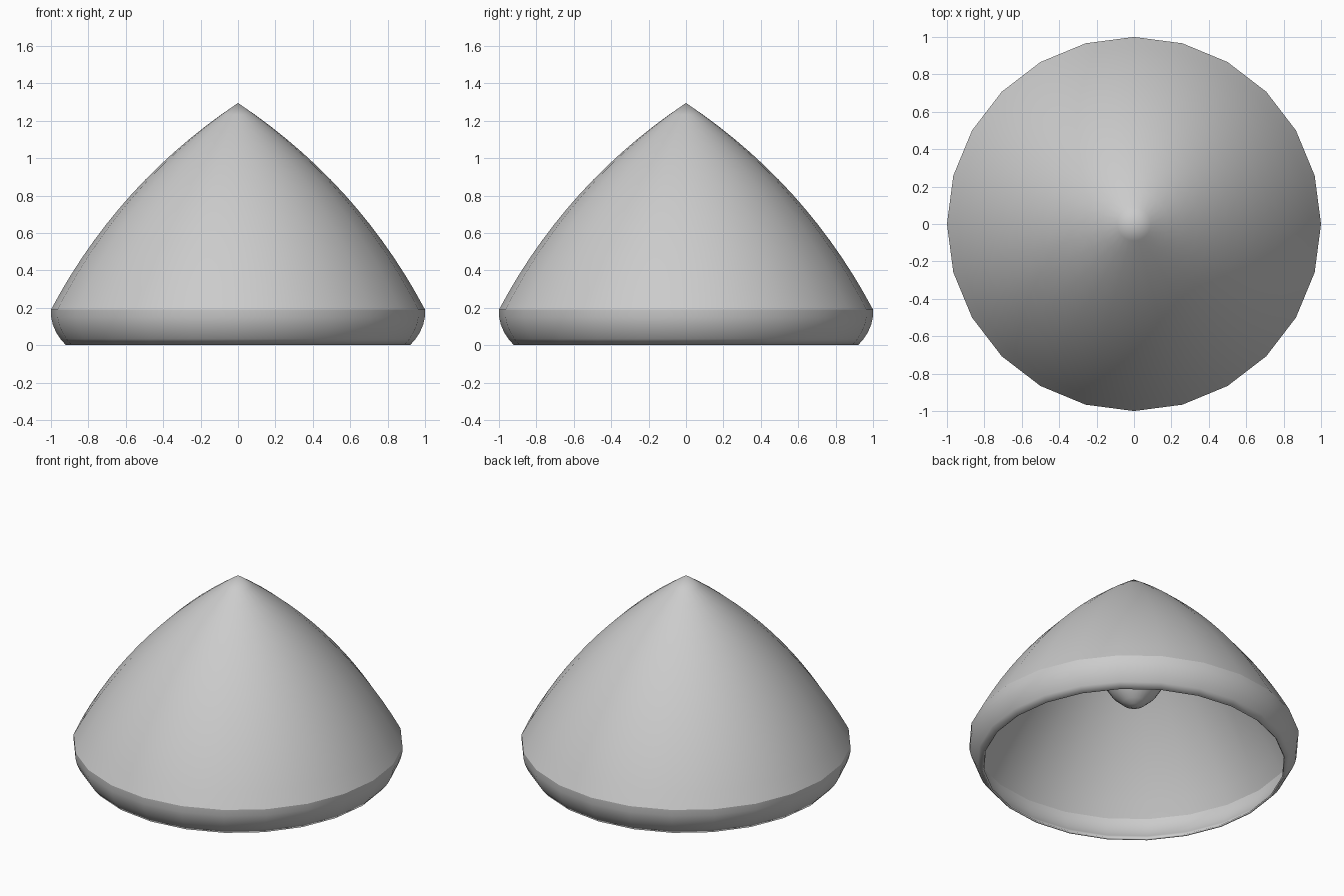
import bpy, bmesh, math

if "Cube" in bpy.data.objects:
    bpy.data.objects.remove(bpy.data.objects["Cube"])

SIDES = 24


def lathe(name, profile, angle):
    """Spin a list of (radius, height) points, top to bottom, around z."""
    bm = bmesh.new()
    rings = []
    for r, z in profile:
        if r == 0:
            rings.append([bm.verts.new((0, 0, z))])
        else:
            rings.append([bm.verts.new((r * math.cos(2 * math.pi * i / SIDES),
                                        r * math.sin(2 * math.pi * i / SIDES), z))
                          for i in range(SIDES)])
    for a, b in zip(rings, rings[1:]):
        for i in range(SIDES):
            j = (i + 1) % SIDES
            if len(a) == 1:
                bm.faces.new((a[0], b[i], b[j]))
            elif len(b) == 1:
                bm.faces.new((a[i], b[0], a[j]))
            else:
                bm.faces.new((a[i], b[i], b[j], a[j]))
    mesh = bpy.data.meshes.new(name)
    bm.to_mesh(mesh)
    bm.free()
    obj = bpy.data.objects.new(name, mesh)
    bpy.context.collection.objects.link(obj)
    bpy.ops.object.select_all(action='DESELECT')
    obj.select_set(True)
    bpy.context.view_layer.objects.active = obj
    bpy.ops.object.shade_smooth_by_angle(angle=math.radians(angle))
    return obj


# Shade: curved cone from the tip to the widest ring, then a rolled-in rim
tip, bend, edge = (0, 1.295), (0.64, 0.869), (1.0, 0.19)
STEPS = 14
cone = []
for k in range(STEPS + 1):
    t = k / STEPS
    cone.append(tuple((1 - t) ** 2 * p + 2 * t * (1 - t) * q + t * t * s
                      for p, q, s in zip(tip, bend, edge)))
rim = [(0.999, 0.15), (0.99, 0.11), (0.973, 0.07), (0.95, 0.034), (0.92, 0.0)]
shade = lathe("shade", cone + rim, 25)
wall = shade.modifiers.new("wall", 'SOLIDIFY')
wall.thickness = 0.012
wall.offset = -1

# Bulb hanging inside from the tip
lathe("bulb", [(0.05, 1.22), (0.05, 0.97), (0.08, 0.89), (0.14, 0.8),
               (0.185, 0.72), (0.2, 0.65), (0.185, 0.57), (0.135, 0.49),
               (0.07, 0.43), (0.03, 0.412), (0, 0.405)], 60)
